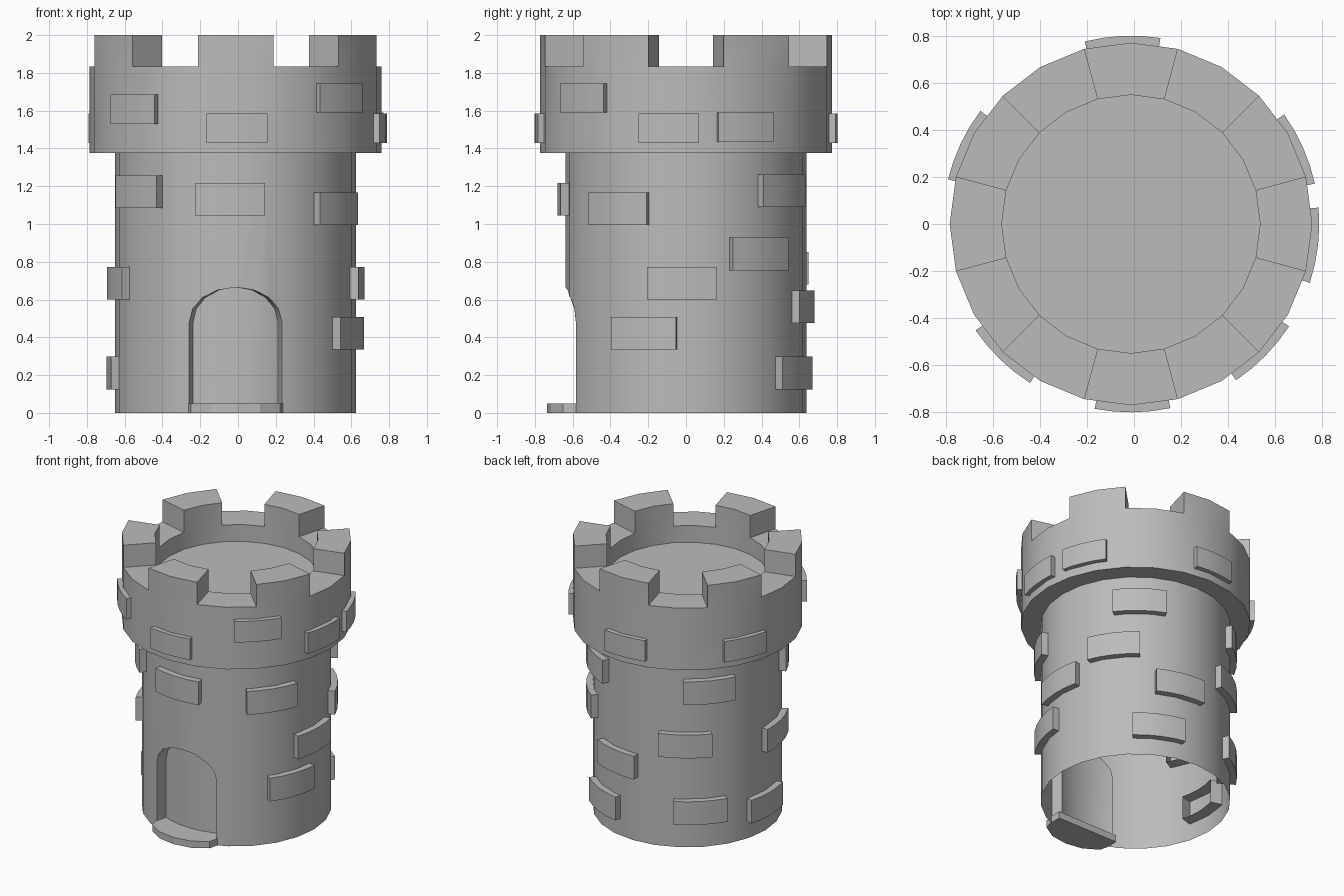
import bpy, bmesh
from math import sin, cos, radians, sqrt, atan2, degrees, pi

old = bpy.data.objects.get("Cube")
if old:
    bpy.data.objects.remove(old, do_unlink=True)

CX = -0.013          # axis of the tower
WALL, CROWN, INNER = 0.638, 0.772, 0.55
SIDES = 24

stone = bpy.data.materials.new("grey_stone")
stone.use_nodes = True
stone.diffuse_color = (0.5, 0.5, 0.5, 1)
stone.node_tree.nodes["Principled BSDF"].inputs["Base Color"].default_value = (0.5, 0.5, 0.5, 1)


def finish(name, bm):
    bmesh.ops.recalc_face_normals(bm, faces=bm.faces)
    mesh = bpy.data.meshes.new(name)
    bm.to_mesh(mesh)
    bm.free()
    mesh.materials.append(stone)
    ob = bpy.data.objects.new(name, mesh)
    bpy.context.collection.objects.link(ob)
    return ob


def smooth(ob):
    bpy.ops.object.select_all(action='DESELECT')
    ob.select_set(True)
    bpy.context.view_layer.objects.active = ob
    bpy.ops.object.shade_smooth_by_angle(angle=radians(30))


def skin(name, sections, open_back=False):
    """Join four-point sections into a slab; the last edge is the back."""
    bm = bmesh.new()
    rings = [[bm.verts.new(p) for p in s] for s in sections]
    for a, b in zip(rings, rings[1:]):
        for k in range(3 if open_back else 4):
            n = (k + 1) % 4
            bm.faces.new((a[k], a[n], b[n], b[k]))
    bm.faces.new(rings[0])
    bm.faces.new(rings[-1][::-1])
    return finish(name, bm)


def polar(r, deg, z):
    return (CX + r * cos(radians(deg)), r * sin(radians(deg)), z)


# Tower body: turned profile with wall, overhanging crown, parapet and roof floor
profile = [(WALL, 0), (WALL, 1.375), (CROWN, 1.375), (CROWN, 1.835),
           (INNER, 1.835), (INNER, 1.71)]
bm = bmesh.new()
rings = [[bm.verts.new(polar(r, i * 360 / SIDES, z)) for i in range(SIDES)]
         for r, z in profile]
for lo, hi in zip(rings, rings[1:]):
    for i in range(SIDES):
        j = (i + 1) % SIDES
        bm.faces.new((lo[i], lo[j], hi[j], hi[i]))
bm.faces.new(rings[0][::-1])
bm.faces.new(rings[-1])
bmesh.ops.recalc_face_normals(bm, faces=bm.faces)

# Battlements: raise every other pair of parapet faces
raised = []
for f in bm.faces:
    c = f.calc_center_median()
    angle = degrees(atan2(c.y, c.x - CX))
    if abs(c.z - 1.835) < 0.001 and (angle - 15) % 60 < 30:
        raised.append(f)
up = bmesh.ops.extrude_face_region(bm, geom=raised)["geom"]
bmesh.ops.delete(bm, geom=raised, context='FACES')
for v in up:
    if isinstance(v, bmesh.types.BMVert):
        v.co.z = 2.0
tower = finish("tower", bm)

# Doorway recess: arched cutter with a curved back
sections = []
for i in range(9):
    c = cos(pi * i / 8)
    top = 0.48 + 0.185 * sin(pi * i / 8)
    x_in, x_out = 0.225 * c, 0.30 * c
    y_in = -sqrt(INNER ** 2 - x_in ** 2)
    sections.append([(CX + x_in, y_in, -0.1), (CX + x_out, -0.8, -0.1),
                     (CX + x_out, -0.8, top), (CX + x_in, y_in, top)])
cutter = skin("doorway_cutter", sections)
cutter.hide_render = True
mod = tower.modifiers.new("doorway", 'BOOLEAN')
mod.object = cutter
mod.operation = 'DIFFERENCE'
mod.solver = 'EXACT'
bpy.ops.object.select_all(action='DESELECT')
tower.select_set(True)
bpy.context.view_layer.objects.active = tower
bpy.ops.object.modifier_apply(modifier=mod.name)
bpy.data.objects.remove(cutter, do_unlink=True)

# The tower is open underneath
bm = bmesh.new()
bm.from_mesh(tower.data)
base = [f for f in bm.faces if all(abs(v.co.z) < 0.001 for v in f.verts)]
bmesh.ops.delete(bm, geom=base, context='FACES')
bm.to_mesh(tower.data)
bm.free()
smooth(tower)

# Doorstep with a bowed front
front = [(-0.25, -0.59), (-0.235, -0.65), (-0.13, -0.715), (0, -0.735)]
front += [(-x, y) for x, y in front[-2::-1]]
step = skin("doorstep", [[(CX + x, -0.5, 0), (CX + x, y, 0),
                          (CX + x, y, 0.05), (CX + x, -0.5, 0.05)]
                         for x, y in front])


def brick(name, angle, z, height, r_in, r_out, half):
    """Curved brick standing out of the wall at the given angle."""
    sections = []
    for k in range(5):
        a = angle + half * (k - 2) / 2
        sections.append([polar(r_in, a, z), polar(r_out, a, z),
                         polar(r_out, a, z + height), polar(r_in, a, z + height)])
    smooth(skin(name, sections, open_back=True))


# Bricks on the crown: angle, bottom
crown_bricks = [(92.6, 1.43), (24, 1.435), (-6.6, 1.43), (-44.5, 1.59),
                (-89.5, 1.43), (226, 1.53), (154.7, 1.43)]
for n, (a, z) in enumerate(crown_bricks):
    brick(f"crown_brick_{n + 1}", a, z, 0.155, 0.70, 0.802, 11.6)

# Bricks on the wall: angle, bottom
wall_bricks = [(216.6, 1.085), (267.6, 1.045), (-33.5, 0.995), (-2, 0.60),
               (-20, 0.335), (37, 0.755), (52.6, 1.09), (77.6, 0.475),
               (64, 0.125), (123.5, 0.68), (192.5, 0.60), (179.5, 0.125),
               (132.6, 0.185), (138, 1.075)]
for n, (a, z) in enumerate(wall_bricks):
    brick(f"wall_brick_{n + 1}", a, z, 0.173, INNER, 0.682, 15.6)
